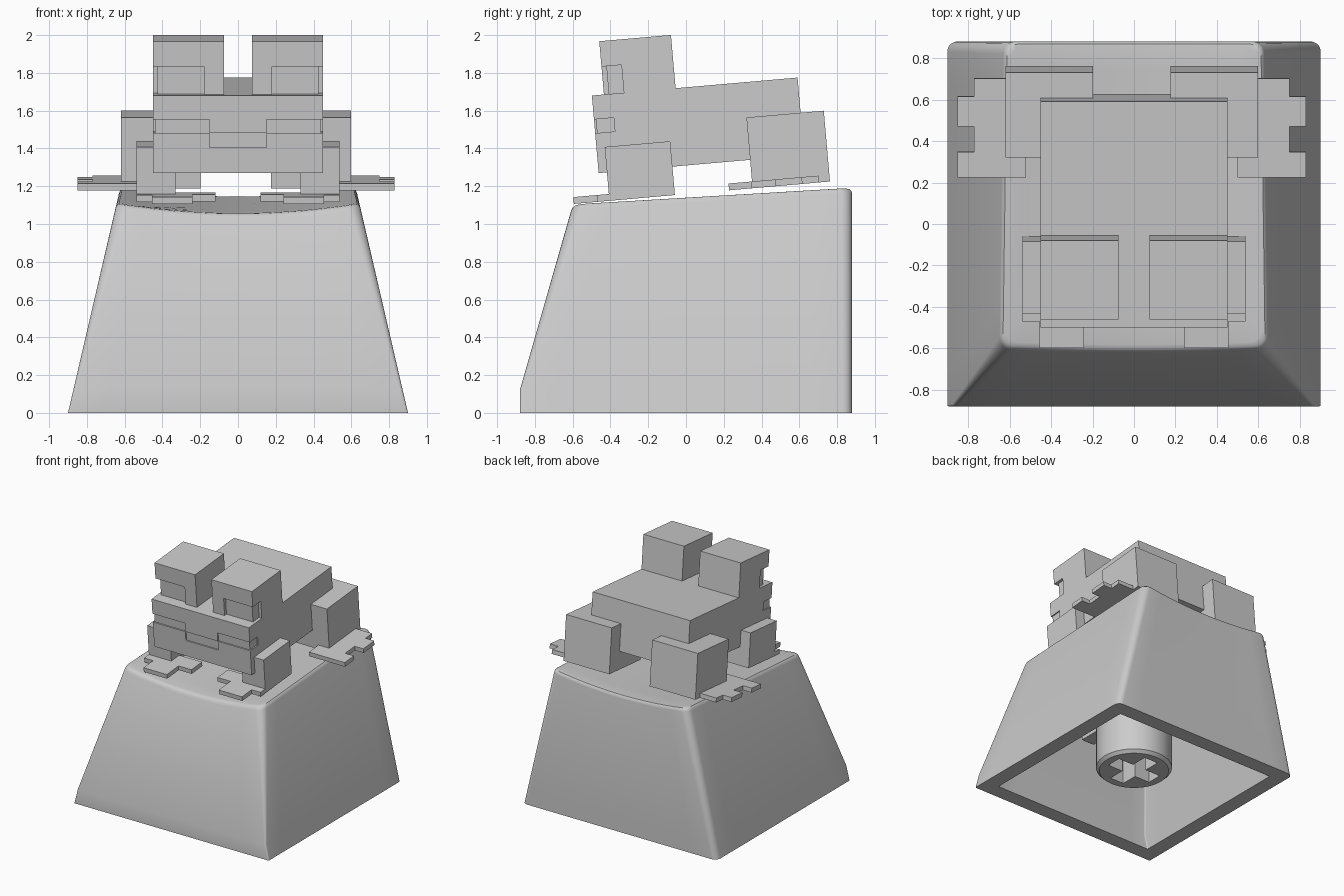
import bpy, bmesh
from math import sin, cos, pi, radians

if "Cube" in bpy.data.objects:
    bpy.data.objects.remove(bpy.data.objects["Cube"])

GREY = (0.6, 0.6, 0.6, 1)
mat = bpy.data.materials.new("light_grey")
mat.use_nodes = True
mat.diffuse_color = GREY
mat.node_tree.nodes["Principled BSDF"].inputs["Base Color"].default_value = GREY

TILT = radians(5)


def loft(name, rings, smooth=False):
    """Skin a stack of equal-length point rings and cap both ends."""
    bm = bmesh.new()
    rows = [[bm.verts.new(p) for p in r] for r in rings]
    n = len(rows[0])
    for a, b in zip(rows, rows[1:]):
        for i in range(n):
            j = (i + 1) % n
            bm.faces.new((a[i], a[j], b[j], b[i]))
    bm.faces.new(rows[0][::-1])
    bm.faces.new(rows[-1])
    bmesh.ops.recalc_face_normals(bm, faces=bm.faces)
    me = bpy.data.meshes.new(name)
    bm.to_mesh(me)
    bm.free()
    me.materials.append(mat)
    ob = bpy.data.objects.new(name, me)
    bpy.context.collection.objects.link(ob)
    bpy.ops.object.select_all(action="DESELECT")
    ob.select_set(True)
    bpy.context.view_layer.objects.active = ob
    if smooth:
        bpy.ops.object.shade_smooth_by_angle(angle=radians(35))
    return ob


def prism(name, outline, low, high, tilt=TILT):
    ob = loft(name, [[(x, y, z) for x, y in outline] for z in (low, high)])
    ob.rotation_euler.x = tilt
    return ob


def rect(x0, x1, y0, y1):
    return [(x0, y0), (x1, y0), (x1, y1), (x0, y1)]


def pair(name, outline, low, high, shift=0):
    for side, s in (("left", 1), ("right", -1)):
        prism(f"{side}_{name}", [(s * x + shift, y) for x, y in outline], low, high)


def mirrored(half):
    return half + [(-x, y) for x, y in reversed(half)]


# Keycap: sloped rounded-rectangle rings
STEPS, EDGE = 5, 10


def ring(z, inset, r_front, r_back):
    hx = 0.9 - 0.232 * z - inset
    y0 = -0.88 + 0.286 * max(z - 0.12, 0) + inset
    y1 = 0.88 - inset
    corners = []
    for k, (sx, sy) in enumerate([(1, 1), (-1, 1), (-1, -1), (1, -1)]):
        r = r_back if sy > 0 else r_front
        cx, cy = sx * (hx - r), (y1 - r if sy > 0 else y0 + r)
        arc = [(k + i / STEPS) * pi / 2 for i in range(STEPS + 1)]
        corners.append([(cx + r * cos(a), cy + r * sin(a)) for a in arc])
    pts = []
    for k, c in enumerate(corners):
        pts += c
        (ax, ay), (bx, by) = c[-1], corners[(k + 1) % 4][0]
        for i in range(1, EDGE):
            t = i / EDGE
            pts.append((ax + (bx - ax) * t, ay + (by - ay) * t))
    return [(x, y, z) for x, y in pts]


def dish(x, y):
    return 1.143 + 0.0616 * y - 0.05 * (1 - (x / 0.63) ** 2)


def crown(inset, drop):
    """Ring whose height follows the dished top."""
    pts = ring(1.14, inset, 0.06, 0.06)
    for _ in range(2):
        pts = [ring(dish(x, y) - drop, inset, 0.06, 0.06)[i]
               for i, (x, y, _z) in enumerate(pts)]
    return pts


rings = [ring(0.95, 0.13, 0.01, 0.01), ring(0.12, 0.13, 0.01, 0.01),
         ring(0, 0.13, 0.01, 0.01), ring(0, 0, 0.01, 0.05),
         ring(0.12, 0, 0.015, 0.05),
         crown(0, 0.03), crown(0.004, 0.013), crown(0.012, 0.003), crown(0.03, 0)]
rim = rings[-1]
for s in (0.85, 0.7, 0.55, 0.4, 0.25, 0.1):
    flat = [(x * s, 0.13 + (y - 0.13) * s) for x, y, _z in rim]
    rings.append([(x, y, dish(x, y)) for x, y in flat])
loft("keycap_shell", rings, smooth=True)

# Stem with cross-shaped socket, and the rib beside it


def circle(r, z, n=48):
    return [(r * cos(2 * pi * i / n), r * sin(2 * pi * i / n), z) for i in range(n)]


stem = loft("stem", [circle(0.275, 0.1), circle(0.3, 0.125), circle(0.3, 0.97)], smooth=True)
L, W = 0.21, 0.065
arm = [(W, W), (W, L), (-W, L), (-W, W)]
cross = []
for k in range(4):
    c, s = round(cos(k * pi / 2)), round(sin(k * pi / 2))
    cross += [(x * c - y * s, x * s + y * c) for x, y in arm[:3]]
cutter = prism("socket_cutter", cross, 0, 0.5, tilt=0)
cutter.hide_render = True
mod = stem.modifiers.new("socket", "BOOLEAN")
mod.operation = "DIFFERENCE"
mod.solver = "EXACT"
mod.object = cutter
bpy.context.view_layer.objects.active = stem
bpy.ops.object.modifier_apply(modifier="socket")
bpy.data.objects.remove(cutter)
for s, y0, y1 in (("front", -0.57, -0.28), ("back", 0.28, 0.57)):
    prism(f"{s}_stem_rib", rect(-0.06, 0.06, y0, y1), 0.61, 0.97, tilt=0)

# Body, stacked in layers so that a stepped mouth groove runs round the front
B, FRONT, BACK = 0.45, -0.35, 0.743
full = rect(-B, B, FRONT, BACK)
mid_groove = mirrored([(0.15, -0.34), (0.15, FRONT), (B, FRONT), (B, BACK)])
side_groove = mirrored([(0.15, FRONT), (0.15, -0.34), (0.44, -0.34),
                        (0.44, -0.245), (B, -0.245), (B, BACK)])
prism("lower_body", full, 1.305, 1.44)
prism("mouth_middle", mid_groove, 1.44, 1.517)
prism("mouth_sides", side_groove, 1.517, 1.59)
prism("upper_body", full, 1.59, 1.717)

# Eyes: the lower layer has a recessed pupil wrapping the outer front corner
pair("eye_pupil", [(0.075, -0.286), (0.18, -0.286), (0.18, -0.26), (0.425, -0.26),
                   (0.425, -0.18), (B, -0.18), (B, 0.095), (0.075, 0.095)], 1.717, 1.865)
pair("eye_top", rect(0.075, B, -0.286, 0.095), 1.865, 2.0)

# Legs and webbed feet
SOLE, INSTEP = 1.154, 1.19
pair("front_leg", rect(0.33, 0.538, -0.306, 0.042), SOLE, 1.44)
pair("front_foot", [(0.538, -0.368), (0.455, -0.368), (0.455, -0.495), (0.24, -0.495),
                    (0.24, -0.34), (0.12, -0.34), (0.12, -0.2), (0.34, -0.2),
                    (0.34, -0.1), (0.538, -0.1)], SOLE, INSTEP)
pair("rear_leg", rect(0.187, 0.609, 0.455, 0.866), SOLE, 1.53, -0.011)
pair("rear_foot", [(0.51, 0.33), (0.84, 0.33), (0.84, 0.452), (0.76, 0.452),
                   (0.76, 0.577), (0.84, 0.577), (0.84, 0.72), (0.76, 0.72),
                   (0.76, 0.807), (0.51, 0.807)], SOLE, INSTEP, -0.011)
